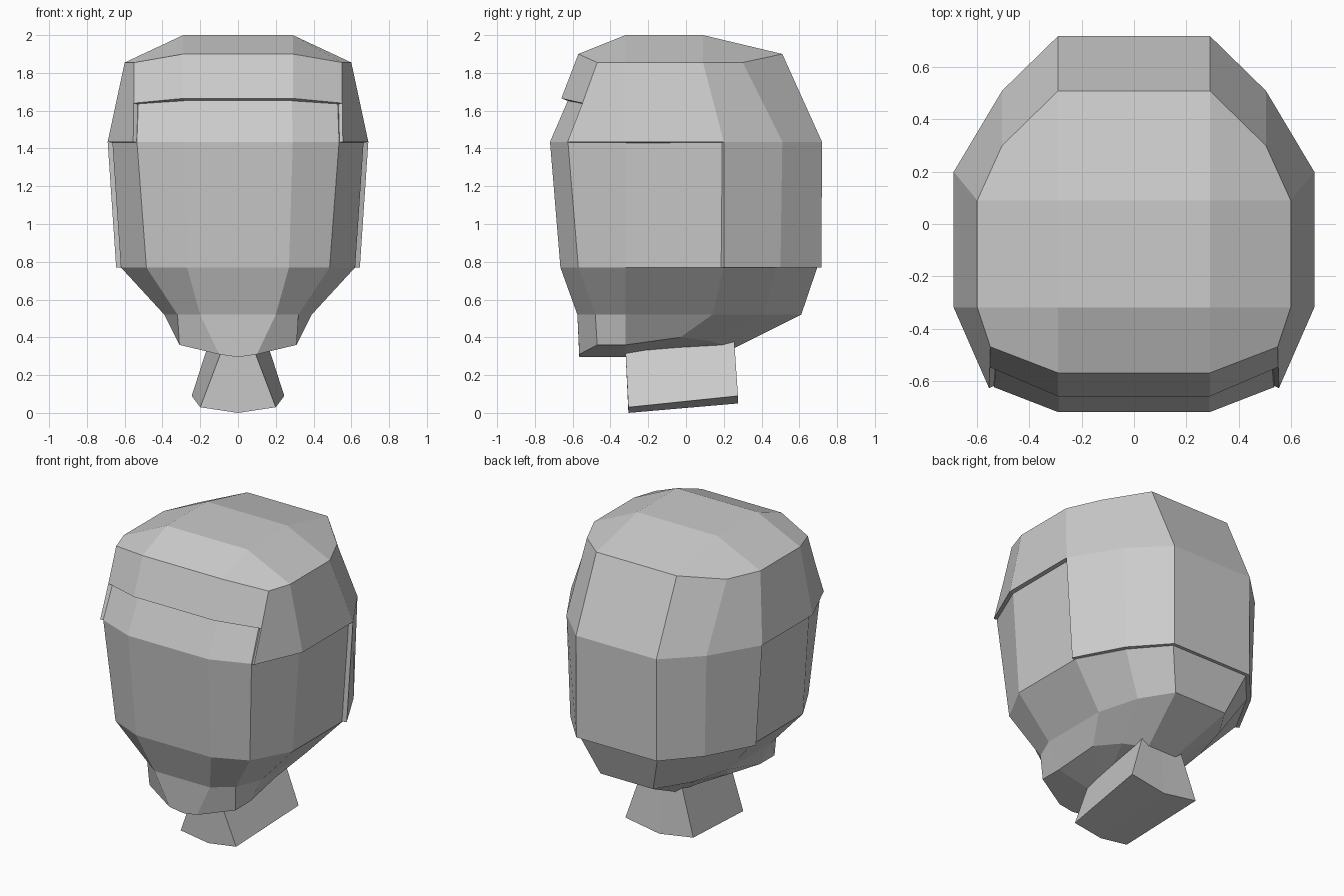
import bpy
import bmesh

if "Cube" in bpy.data.objects:
    bpy.data.objects.remove(bpy.data.objects["Cube"], do_unlink=True)

grey = bpy.data.materials.new("light grey")
grey.use_nodes = True
grey.diffuse_color = (0.6, 0.6, 0.6, 1)
grey.node_tree.nodes["Principled BSDF"].inputs["Base Color"].default_value = (0.6, 0.6, 0.6, 1)


def finish(name, bm):
    bmesh.ops.remove_doubles(bm, verts=bm.verts, dist=0.0005)
    bmesh.ops.recalc_face_normals(bm, faces=bm.faces)
    mesh = bpy.data.meshes.new(name)
    bm.to_mesh(mesh)
    bm.free()
    mesh.materials.append(grey)
    obj = bpy.data.objects.new(name, mesh)
    bpy.context.collection.objects.link(obj)
    return obj


def half_ring(xs, ys, zs):
    """Points on the left half, running from the front round to the back."""
    if not isinstance(zs, (list, tuple)):
        zs = [zs] * len(xs)
    return list(zip(xs, ys, zs))


def face(bm, points):
    """Add a face and its mirror image."""
    bm.faces.new([bm.verts.new(p) for p in points])
    bm.faces.new([bm.verts.new((-x, y, z)) for x, y, z in reversed(points)])


def bridge(bm, p, q):
    """Add a face across the middle, between an upper and a lower point."""
    mirror = lambda v: (-v[0], v[1], v[2])
    bm.faces.new([bm.verts.new(v) for v in (p, q, mirror(q), mirror(p))])


# Hair shell: crown, fringe, sides and long back
crown = [(0.29, -0.32, 2), (0.29, 0.09, 2)]
upper = half_ring([0.29, 0.55, 0.6, 0.6, 0.505, 0.29],
                  [-0.57, -0.47, -0.32, 0.09, 0.3, 0.51],
                  [1.9, 1.855, 1.855, 1.855, 1.855, 1.9])
fringe = [(0.29, -0.66, 1.665), (0.552, -0.548, 1.64)]
temple = half_ring([0.29, 0.555, 0.69, 0.69, 0.505, 0.29],
                   [-0.72, -0.628, -0.32, 0.2, 0.51, 0.72], 1.435)
nape = half_ring([0.645, 0.485, 0.29], [0.2, 0.5, 0.717], 0.77)

bm = bmesh.new()
bridge(bm, crown[0], crown[1])
bridge(bm, upper[0], crown[0])
bridge(bm, crown[1], upper[5])
face(bm, [crown[0], upper[0], upper[1], upper[2]])
face(bm, [crown[0], upper[2], upper[3], crown[1]])
face(bm, [crown[1], upper[3], upper[4], upper[5]])
bridge(bm, upper[0], fringe[0])
face(bm, [upper[0], fringe[0], fringe[1], upper[1]])
face(bm, [upper[1], fringe[1], temple[1], temple[2], upper[2]])
for i in (2, 3, 4):
    face(bm, [upper[i], temple[i], temple[i + 1], upper[i + 1]])
for i in (0, 1):
    face(bm, [temple[i + 3], nape[i], nape[i + 1], temple[i + 4]])
bridge(bm, upper[5], temple[5])
bridge(bm, temple[5], nape[2])
hair = finish("hair", bm)
shell = hair.modifiers.new("thickness", "SOLIDIFY")
shell.thickness = 0.035
shell.offset = -1

# Head: rings from scalp to jaw, closed under the chin
rings = [
    half_ring([0.28, 0.52, 0.57, 0.57, 0.47, 0.28],
              [-0.54, -0.45, -0.3, 0.07, 0.27, 0.48], 1.85),
    half_ring([0.29, 0.535, 0.665, 0.665, 0.485, 0.28],
              [-0.72, -0.625, -0.32, 0.2, 0.49, 0.695], 1.435),
    half_ring([0.27, 0.485, 0.62, 0.62, 0.465, 0.28],
              [-0.665, -0.57, -0.32, 0.2, 0.48, 0.695], 0.77),
    half_ring([0.2, 0.32, 0.39, 0.39, 0.315, 0.19],
              [-0.575, -0.48, -0.32, 0.14, 0.41, 0.61], 0.52),
    half_ring([0.1, 0.31, 0.31, 0.29, 0.2, 0.1],
              [-0.565, -0.47, -0.32, -0.03, 0.13, 0.25],
              [0.31, 0.36, 0.36, 0.4, 0.38, 0.34]),
]
bm = bmesh.new()
for a, b in zip(rings[:-1], rings[1:]):
    for i in range(5):
        face(bm, [a[i], b[i], b[i + 1], a[i + 1]])
    if b is not rings[-1]:
        bridge(bm, a[0], b[0])
    bridge(bm, a[5], b[5])
scalp, brow, cheek, lip, jaw = rings
chin, throat = (0, -0.565, 0.295), (0, -0.32, 0.295)
bm.faces.new([bm.verts.new(p) for p in
              (lip[0], jaw[0], chin, (-0.1, *jaw[0][1:]), (-0.2, *lip[0][1:]))])
face(bm, [chin, jaw[0], jaw[1], jaw[2], throat])
face(bm, [throat, jaw[2], jaw[3]])
face(bm, [throat, jaw[3], jaw[4]])
face(bm, [throat, jaw[4], jaw[5], (0, 0.25, 0.34)])
for i in range(5):
    face(bm, [(0, 0, 1.86), scalp[i], scalp[i + 1]])
face(bm, [(0, 0, 1.86), scalp[0], (0, *scalp[0][1:])])
face(bm, [(0, 0, 1.86), scalp[5], (0, *scalp[5][1:])])
finish("head", bm)

# Neck: tapered block with a shallow keel underneath
front_top, back_top = (0.09, -0.32, 0.32), (0.15, 0.255, 0.385)
front_low, back_low = (0.2, -0.305, 0.03), (0.245, 0.275, 0.09)
front_keel, back_keel = (0, -0.305, 0), (0, 0.275, 0.05)
bm = bmesh.new()
face(bm, [front_top, front_low, back_low, back_top])
face(bm, [front_low, front_keel, back_keel, back_low])
face(bm, [(0, -0.32, 0.32), front_keel, front_low, front_top])
face(bm, [(0, 0.255, 0.385), back_top, back_low, back_keel])
bridge(bm, front_top, back_top)
finish("neck", bm)
